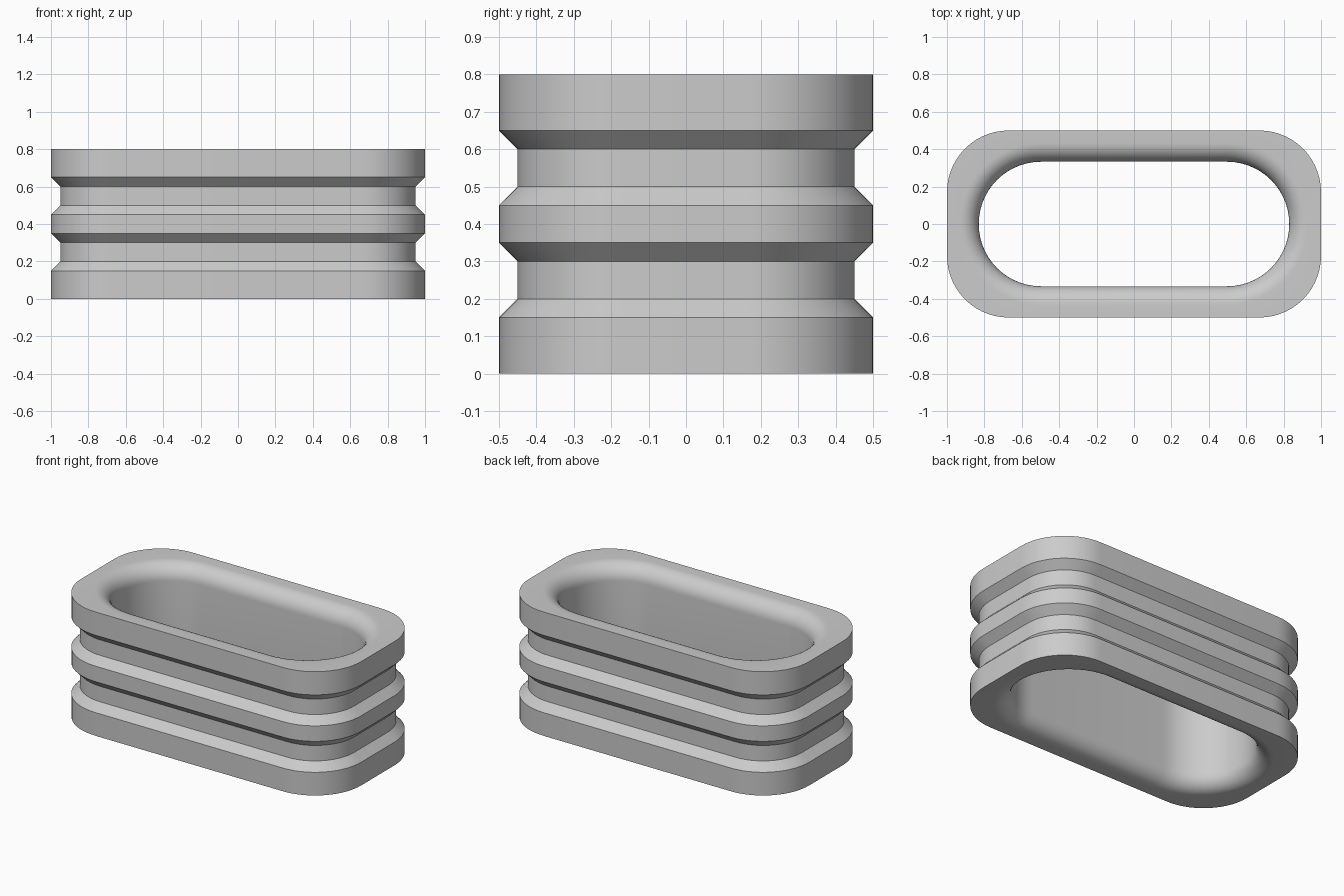
import bpy, bmesh, math

if "Cube" in bpy.data.objects:
    bpy.data.objects.remove(bpy.data.objects["Cube"])

CORNER_STEPS = 14
FILLET_STEPS = 10


def rounded_loop(bm, hx, hy, r, z):
    """Ring of vertices around a rounded rectangle with half sizes hx, hy."""
    verts = []
    for i, (sx, sy) in enumerate([(1, 1), (-1, 1), (-1, -1), (1, -1)]):
        for k in range(CORNER_STEPS + 1):
            a = math.pi / 2 * (i + k / CORNER_STEPS)
            verts.append(bm.verts.new((sx * (hx - r) + r * math.cos(a),
                                       sy * (hy - r) + r * math.sin(a), z)))
    return verts


# Outer wall: three bands separated by two chamfered grooves (inset, height)
wall = [(0, 0), (0, .15), (.05, .2), (.05, .3), (0, .35),
        (0, .45), (.05, .5), (.05, .6), (0, .65), (0, .8)]
sections = [(1 - d, .5 - d, .33 - d, z) for d, z in wall]

# Slot-shaped bore with rounded lips at the top and bottom
R = .1
hole_x, hole_y = .83, .333
lip = []
for k in range(FILLET_STEPS + 1):
    a = math.pi / 2 * k / FILLET_STEPS
    lip.append((R * (1 - math.sin(a)), R * (1 - math.cos(a))))
bore = [(o, .8 - d) for o, d in lip] + [(o, d) for o, d in reversed(lip)]
sections += [(hole_x + o, hole_y + o, hole_y + o, z) for o, z in bore]

# Sweep the closed cross-section around the ring
bm = bmesh.new()
loops = [rounded_loop(bm, *s) for s in sections]
n = len(loops[0])
for i, lower in enumerate(loops):
    upper = loops[(i + 1) % len(loops)]
    for j in range(n):
        k = (j + 1) % n
        bm.faces.new((lower[j], lower[k], upper[k], upper[j]))
bmesh.ops.remove_doubles(bm, verts=bm.verts, dist=1e-5)
bmesh.ops.recalc_face_normals(bm, faces=bm.faces)

mesh = bpy.data.meshes.new("grooved_sleeve")
bm.to_mesh(mesh)
bm.free()
sleeve = bpy.data.objects.new("grooved_sleeve", mesh)
bpy.context.collection.objects.link(sleeve)

grey = bpy.data.materials.new("light_grey")
grey.diffuse_color = (.6, .6, .6, 1)
grey.use_nodes = True
grey.node_tree.nodes["Principled BSDF"].inputs["Base Color"].default_value = grey.diffuse_color
mesh.materials.append(grey)

bpy.context.view_layer.objects.active = sleeve
sleeve.select_set(True)
bpy.ops.object.shade_smooth_by_angle(angle=math.radians(30))
